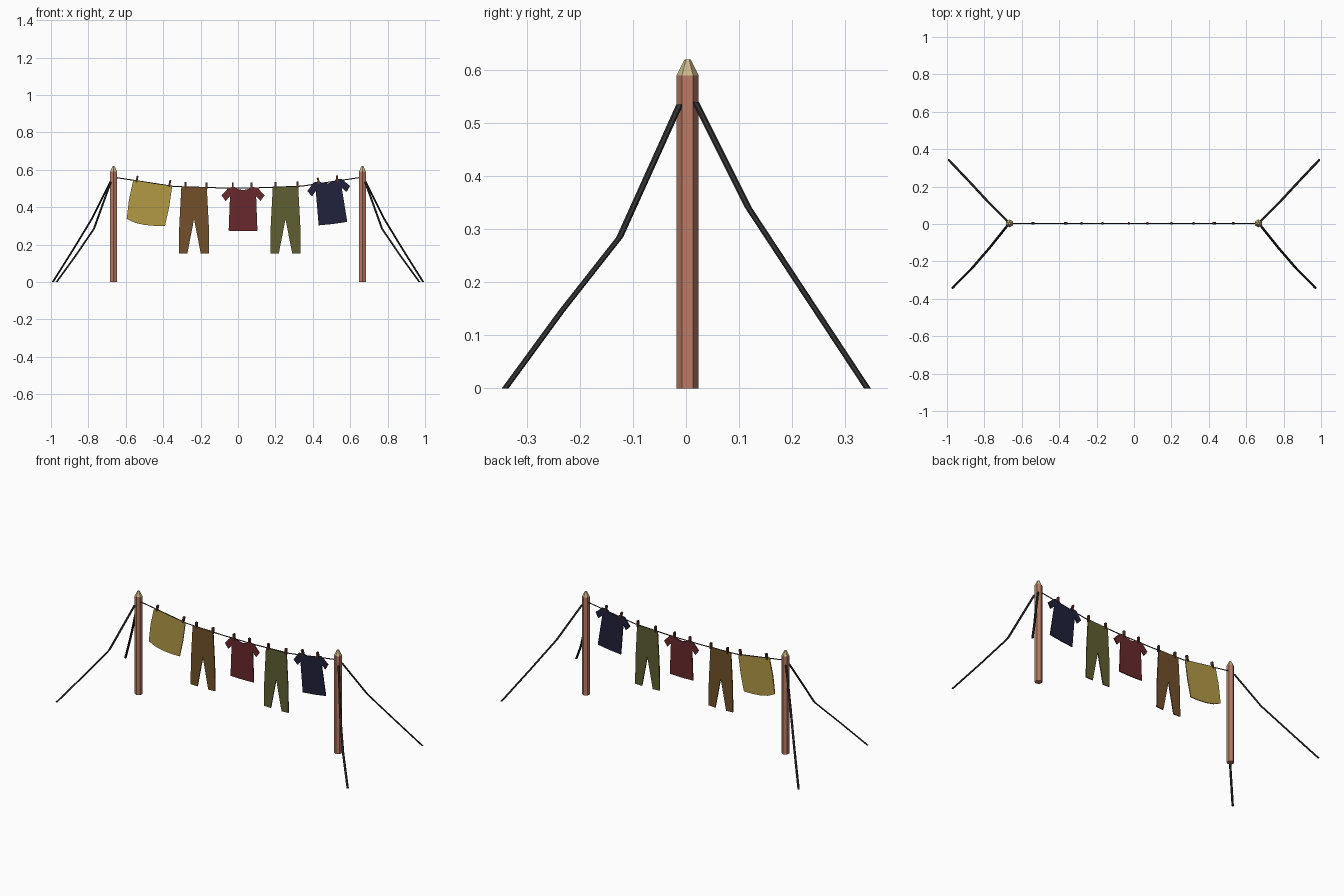
import bpy, bmesh, math
from mathutils import Matrix, Vector

if "Cube" in bpy.data.objects:
    bpy.data.objects.remove(bpy.data.objects["Cube"], do_unlink=True)

Y = 0.003  # plane of the line and posts


def material(name, rgb):
    m = bpy.data.materials.new(name)
    m.use_nodes = True
    m.diffuse_color = (*rgb, 1)
    m.node_tree.nodes["Principled BSDF"].inputs["Base Color"].default_value = (*rgb, 1)
    return m


wood = material("reddish wood", (0.49, 0.2, 0.13))
pale = material("pale cut wood", (0.6, 0.48, 0.26))
dark = material("dark rope", (0.03, 0.03, 0.03))
peg_wood = material("peg brown", (0.1, 0.04, 0.023))
gold = material("mustard cloth", (0.445, 0.315, 0.06))
brown = material("brown cloth", (0.168, 0.08, 0.023))
red = material("maroon cloth", (0.14, 0.022, 0.025))
green = material("olive cloth", (0.114, 0.114, 0.032))
navy = material("navy cloth", (0.015, 0.015, 0.045))


def finish(name, bm, mats):
    bmesh.ops.recalc_face_normals(bm, faces=bm.faces)
    mesh = bpy.data.meshes.new(name)
    bm.to_mesh(mesh)
    bm.free()
    for m in mats:
        mesh.materials.append(m)
    ob = bpy.data.objects.new(name, mesh)
    bpy.context.collection.objects.link(ob)
    return ob


def loft(name, rings, sides, mats, axes=("x", "y")):
    """Tube through (centre, radius) rings; the ring plane is spanned by two axes."""
    unit = {"x": Vector((1, 0, 0)), "y": Vector((0, 1, 0)), "z": Vector((0, 0, 1))}
    u, v = unit[axes[0]], unit[axes[1]]
    bm = bmesh.new()
    loops = []
    for centre, r in rings:
        angles = [math.tau * i / sides + math.pi / 2 for i in range(sides)]
        loops.append([bm.verts.new(Vector(centre) + r * (math.cos(a) * u + math.sin(a) * v))
                      for a in angles])
    for a, b in zip(loops, loops[1:]):
        for i in range(sides):
            j = (i + 1) % sides
            bm.faces.new((a[i], a[j], b[j], b[i]))
    bm.faces.new(loops[0])
    bm.faces.new(loops[-1])
    return finish(name, bm, mats)


def cloth(name, outline, mat, thick=0.006):
    """Thin panel from an x-z outline."""
    bm = bmesh.new()
    face = bm.faces.new([bm.verts.new((x, Y - thick / 2, z)) for x, z in outline])
    new = bmesh.ops.extrude_face_region(bm, geom=[face])["geom"]
    bmesh.ops.translate(bm, vec=(0, thick, 0),
                        verts=[g for g in new if isinstance(g, bmesh.types.BMVert)])
    return finish(name, bm, [mat])


def mirrored(half):
    return half + [(-x, z) for x, z in reversed(half) if x > 0]


def place(points, x, z, angle=0):
    c, s = math.cos(angle), math.sin(angle)
    return [(x + px * c - pz * s, z + px * s + pz * c) for px, pz in points]


# Hexagonal posts with pale tapered tips
for side, sign in (("right", -1), ("left", 1)):
    px = sign * 0.665
    post = loft(side + "_post", [((px, Y, 0), 0.021), ((px, Y, 0.59), 0.021),
                                 ((px, Y, 0.62), 0.006)], 6, [wood, pale])
    for p in post.data.polygons:
        p.material_index = int(p.center.z > 0.591)

# Sagging guy ropes, two per post
FRONT = [(0.68, -0.012, 0.535), (0.77, -0.125, 0.285), (0.865, -0.235, 0.145), (0.97, -0.341, 0)]
BACK = [(0.68, 0.018, 0.54), (0.78, 0.118, 0.34), (0.876, 0.222, 0.182), (0.99, 0.342, 0)]
for side, sign in (("right", -1), ("left", 1)):
    for end, path in (("front", FRONT), ("back", BACK)):
        loft(f"{side}_{end}_guy_rope", [((sign * x, y, z), 0.0065) for x, y, z in path], 6, [dark])

# Clothesline
LINE = [(-0.665, 0.56), (-0.34, 0.51), (-0.1, 0.503), (0.1, 0.503), (0.34, 0.512), (0.665, 0.56)]
loft("clothesline", [((x, Y, z), 0.003) for x, z in LINE], 5, [dark], ("y", "z"))

# Towel
cloth("towel", [(-0.56, 0.545), (-0.583, 0.44), (-0.595, 0.337), (-0.55, 0.316), (-0.5, 0.305),
                (-0.445, 0.3), (-0.39, 0.3), (-0.368, 0.4), (-0.352, 0.513), (-0.45, 0.525)], gold)

# Trousers
TROUSERS = mirrored([(0, 0.185), (0.036, 0), (0.081, 0.002), (0.079, 0.15), (0.068, 0.357)])
cloth("brown_trousers", place(TROUSERS, -0.235, 0.151), brown)
cloth("green_trousers", place(TROUSERS, 0.254, 0.151), green)

# Shirts
SHIRT = mirrored([(0, 0), (0.077, 0.002), (0.07, 0.186), (0.093, 0.161), (0.115, 0.191),
                  (0.076, 0.233), (0.045, 0.236), (0.03, 0.225), (0, 0.219)])
cloth("red_shirt", place(SHIRT, 0.027, 0.272), red)
cloth("navy_shirt", place(SHIRT, 0.508, 0.31, math.radians(7)), navy)

# Clothes pegs: x, z, lean
PEGS = [(-0.54, 0.55, 12), (-0.365, 0.527, 12), (-0.28, 0.516, 0), (-0.168, 0.514, 0),
        (-0.028, 0.514, 0), (0.073, 0.514, 0), (0.2, 0.516, 0), (0.318, 0.518, 0),
        (0.43, 0.54, -15), (0.53, 0.552, -5)]
for i, (x, z, lean) in enumerate(PEGS):
    bm = bmesh.new()
    bmesh.ops.create_cube(bm, size=1)
    bmesh.ops.transform(bm, verts=bm.verts, matrix=Matrix.Translation((x, Y, z))
                        @ Matrix.Rotation(math.radians(lean), 4, "Y")
                        @ Matrix.Diagonal((0.01, 0.014, 0.036, 1)))
    finish(f"peg_{i + 1}", bm, [peg_wood])
